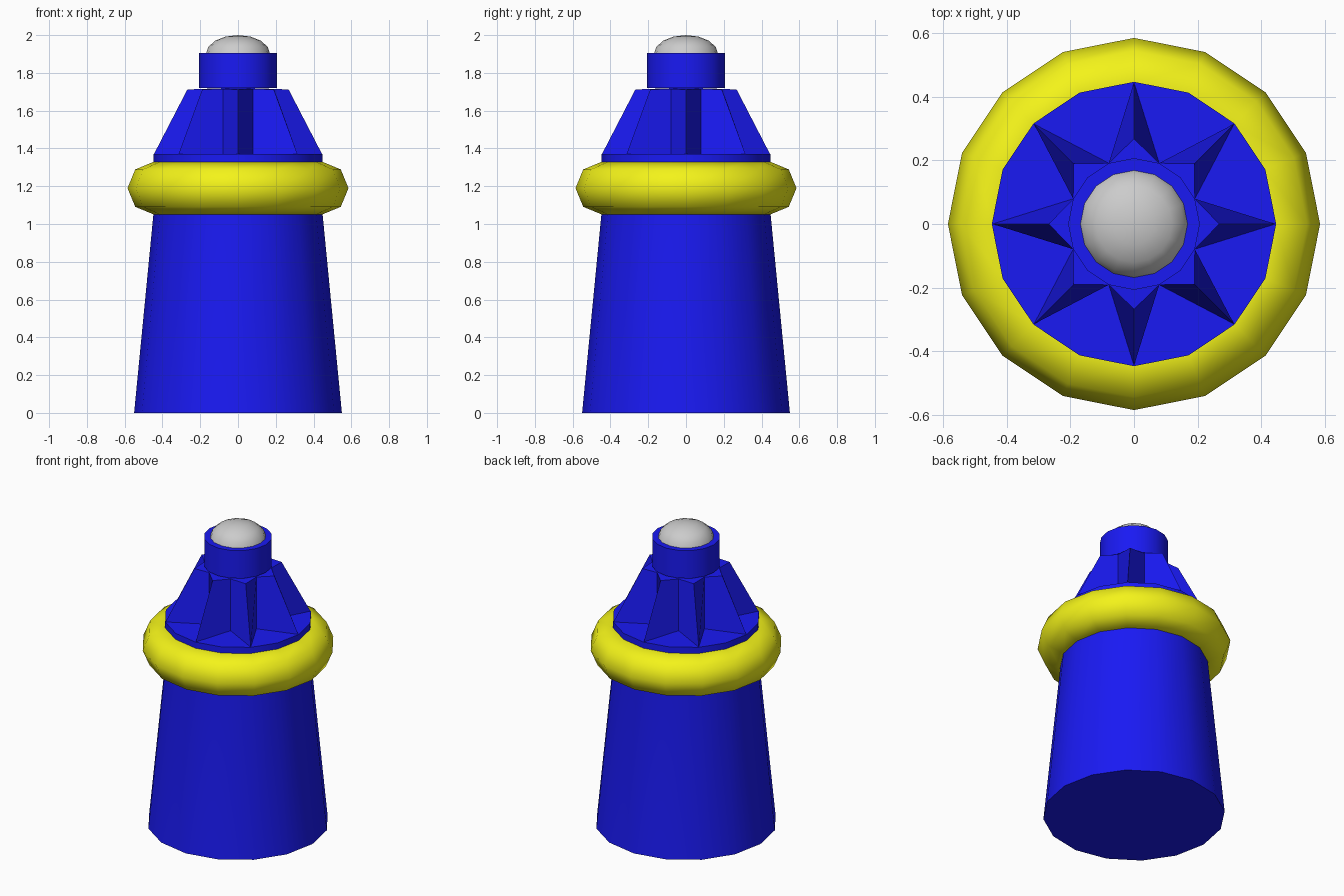
import bpy, bmesh
from math import cos, sin, pi, radians

if "Cube" in bpy.data.objects:
    bpy.data.objects.remove(bpy.data.objects["Cube"])

SIDES = 16


def material(name, rgb):
    m = bpy.data.materials.new(name)
    m.diffuse_color = (*rgb, 1)
    m.use_nodes = True
    m.node_tree.nodes["Principled BSDF"].inputs["Base Color"].default_value = m.diffuse_color
    return m


BLUE = material("blue", (0.01, 0.01, 0.9))
YELLOW = material("yellow", (0.9, 0.9, 0.01))


def finish(name, bm, mat=None, smooth=None):
    bmesh.ops.recalc_face_normals(bm, faces=bm.faces[:])
    mesh = bpy.data.meshes.new(name)
    bm.to_mesh(mesh)
    bm.free()
    ob = bpy.data.objects.new(name, mesh)
    bpy.context.collection.objects.link(ob)
    if mat:
        mesh.materials.append(mat)
    if smooth:
        bpy.ops.object.select_all(action='DESELECT')
        ob.select_set(True)
        bpy.context.view_layer.objects.active = ob
        bpy.ops.object.shade_smooth_by_angle(angle=radians(smooth))
    return ob


def bridge(bm, a, b):
    n = len(a)
    for i in range(n):
        j = (i + 1) % n
        bm.faces.new((a[i], a[j], b[j], b[i]))


def lathe(name, profile, mat=None, smooth=35, closed=False):
    """Revolve (radius, z) points; open profiles are capped, or end in a pole at radius 0."""
    bm = bmesh.new()
    pole = None
    if profile[-1][0] == 0:
        pole = bm.verts.new((0, 0, profile[-1][1]))
        profile = profile[:-1]
    rings = [[bm.verts.new((r * cos(2 * pi * i / SIDES), r * sin(2 * pi * i / SIDES), z))
              for i in range(SIDES)] for r, z in profile]
    for a, b in zip(rings, rings[1:]):
        bridge(bm, a, b)
    if closed:
        bridge(bm, rings[-1], rings[0])
    else:
        bm.faces.new(rings[0])
        if pole:
            for i in range(SIDES):
                bm.faces.new((rings[-1][i], rings[-1][(i + 1) % SIDES], pole))
        else:
            bm.faces.new(rings[-1])
    return finish(name, bm, mat, smooth)


# Tapered body with the short shoulder above the ring
lathe("body", [(0.55, 0), (0.447, 1.06), (0.447, 1.37)], BLUE)

# Yellow ring with an eight-sided section
lathe("ring", [(0.445 + 0.14 * cos(k * pi / 4), 1.19 + 0.14 * sin(k * pi / 4))
               for k in range(8)], YELLOW, smooth=60, closed=True)

# Star-shaped crown: eight fins sloping in towards the top
bm = bmesh.new()
loops = []
for tip, z_tip, z_in in ((0.445, 1.37, 1.37), (0.268, 1.712, 1.715)):
    loop = []
    for i in range(SIDES):
        r, z = (0.207, z_in) if i % 2 else (tip, z_tip)
        a = 2 * pi * i / SIDES
        loop.append(bm.verts.new((r * cos(a), r * sin(a), z)))
    loops.append(loop)
bridge(bm, *loops)
bm.faces.new(loops[0])
centre = bm.verts.new((0, 0, 1.722))
for i in range(SIDES):
    bm.faces.new((loops[1][i], loops[1][(i + 1) % SIDES], centre))
finish("finned_crown", bm, BLUE)

# Collar and the grey dome on top
lathe("collar", [(0.207, 1.72), (0.207, 1.905)], BLUE)
lathe("dome", [(0.17 * cos(k * pi / 8), 1.9 + 0.1 * sin(k * pi / 8)) for k in range(4)]
      + [(0, 2.0)], smooth=40)
